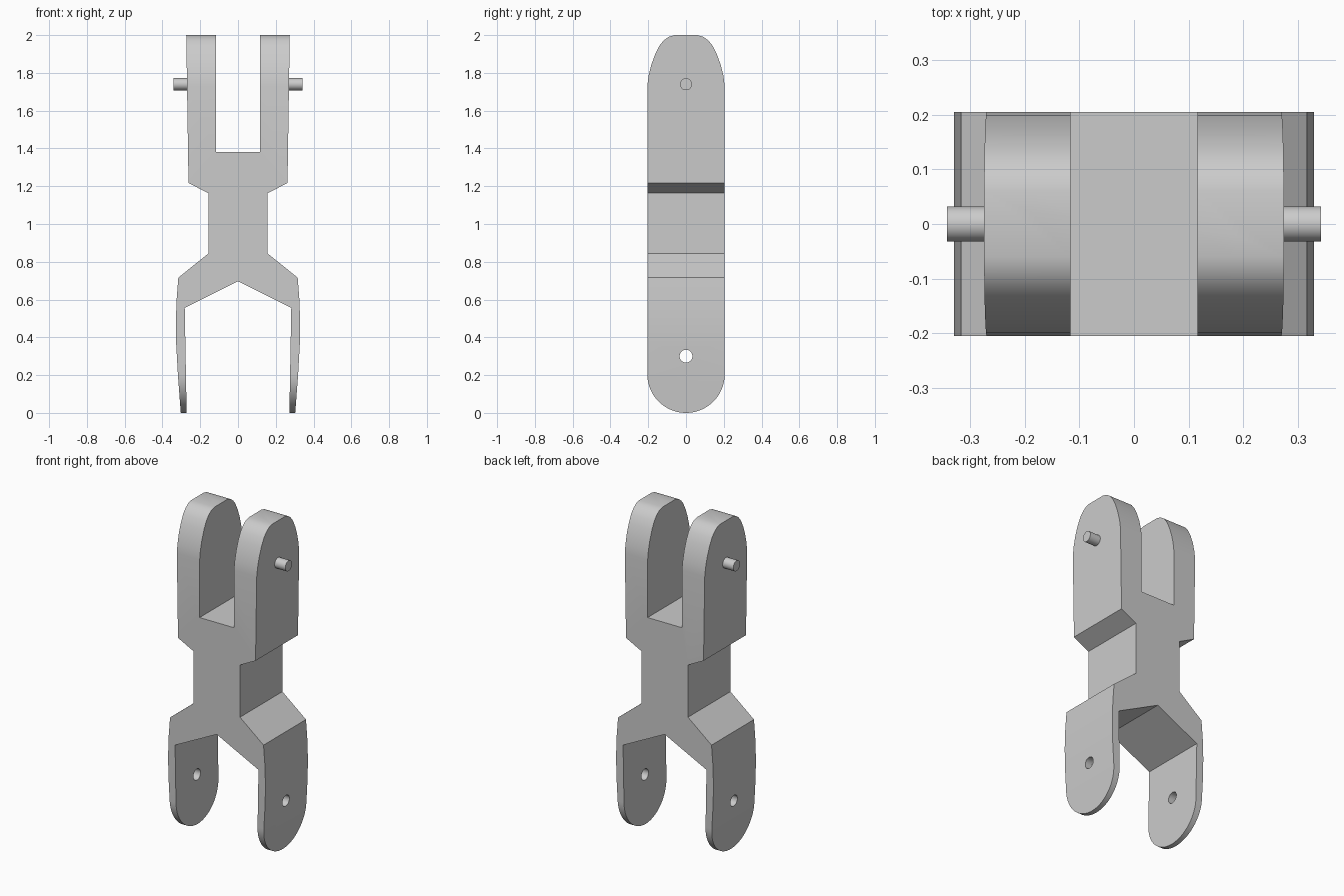
import bpy, bmesh
from math import sin, cos, pi
from mathutils import Vector

if "Cube" in bpy.data.objects:
    bpy.data.objects.remove(bpy.data.objects["Cube"])


def extrude_profile(name, pts, to_3d, direction):
    """Closed 2D profile turned into a solid."""
    bm = bmesh.new()
    face = bm.faces.new([bm.verts.new(to_3d(*p)) for p in pts])
    ext = bmesh.ops.extrude_face_region(bm, geom=[face])
    verts = [g for g in ext["geom"] if isinstance(g, bmesh.types.BMVert)]
    bmesh.ops.translate(bm, verts=verts, vec=Vector(direction))
    bmesh.ops.recalc_face_normals(bm, faces=bm.faces)
    mesh = bpy.data.meshes.new(name)
    bm.to_mesh(mesh)
    bm.free()
    obj = bpy.data.objects.new(name, mesh)
    bpy.context.collection.objects.link(obj)
    return obj


def x_cylinder(name, radius, x0, x1, z):
    bpy.ops.mesh.primitive_cylinder_add(vertices=32, radius=radius, depth=x1 - x0,
                                        location=((x0 + x1) / 2, 0, z),
                                        rotation=(0, pi / 2, 0))
    obj = bpy.context.object
    obj.name = name
    return obj


def smooth(obj):
    bpy.ops.object.select_all(action='DESELECT')
    obj.select_set(True)
    bpy.context.view_layer.objects.active = obj
    bpy.ops.object.shade_smooth_by_angle(angle=pi / 6)


def boolean(obj, tool, operation):
    mod = obj.modifiers.new(tool.name, 'BOOLEAN')
    mod.operation, mod.object, mod.solver = operation, tool, 'EXACT'
    bpy.context.view_layer.objects.active = obj
    bpy.ops.object.modifier_apply(modifier=mod.name)
    bpy.data.objects.remove(tool)


# Double fork seen from the front, right half from top notch to lower notch
half = [(0.116, 1.38), (0.116, 2.0), (0.274, 2.0), (0.262, 1.217), (0.157, 1.163),
        (0.157, 0.844), (0.316, 0.716), (0.325, 0.6), (0.329, 0.48), (0.327, 0.36),
        (0.318, 0.2), (0.303, 0), (0.272, 0), (0.282, 0.556)]
outline = half + [(0, 0.697)] + [(-x, z) for x, z in reversed(half)]
fork = extrude_profile("double_fork", outline, lambda x, z: (x, -0.3, z), (0, 0.6, 0))

# Side silhouette: round bottom, tapered rounded top
w = 0.205
side = [(w * cos(pi + pi * i / 40), w + w * sin(pi + pi * i / 40)) for i in range(41)]
top = [(w, 1.73), (0.198, 1.785), (0.183, 1.845), (0.163, 1.9), (0.14, 1.945),
       (0.117, 1.973), (0.09, 1.992), (0.06, 2.0)]
side += top + [(-y, z) for y, z in reversed(top)]
silhouette = extrude_profile("side_silhouette", side, lambda y, z: (-0.5, y, z), (1, 0, 0))
boolean(fork, silhouette, 'INTERSECT')

# Pivot holes through the lower arms
boolean(fork, x_cylinder("pivot_hole", 0.034, -0.5, 0.5, 0.3), 'DIFFERENCE')
smooth(fork)

# Pivot pins on the upper arms
for name, x0, x1 in (("right_pin", 0.24, 0.342), ("left_pin", -0.342, -0.24)):
    smooth(x_cylinder(name, 0.032, x0, x1, 1.74))
